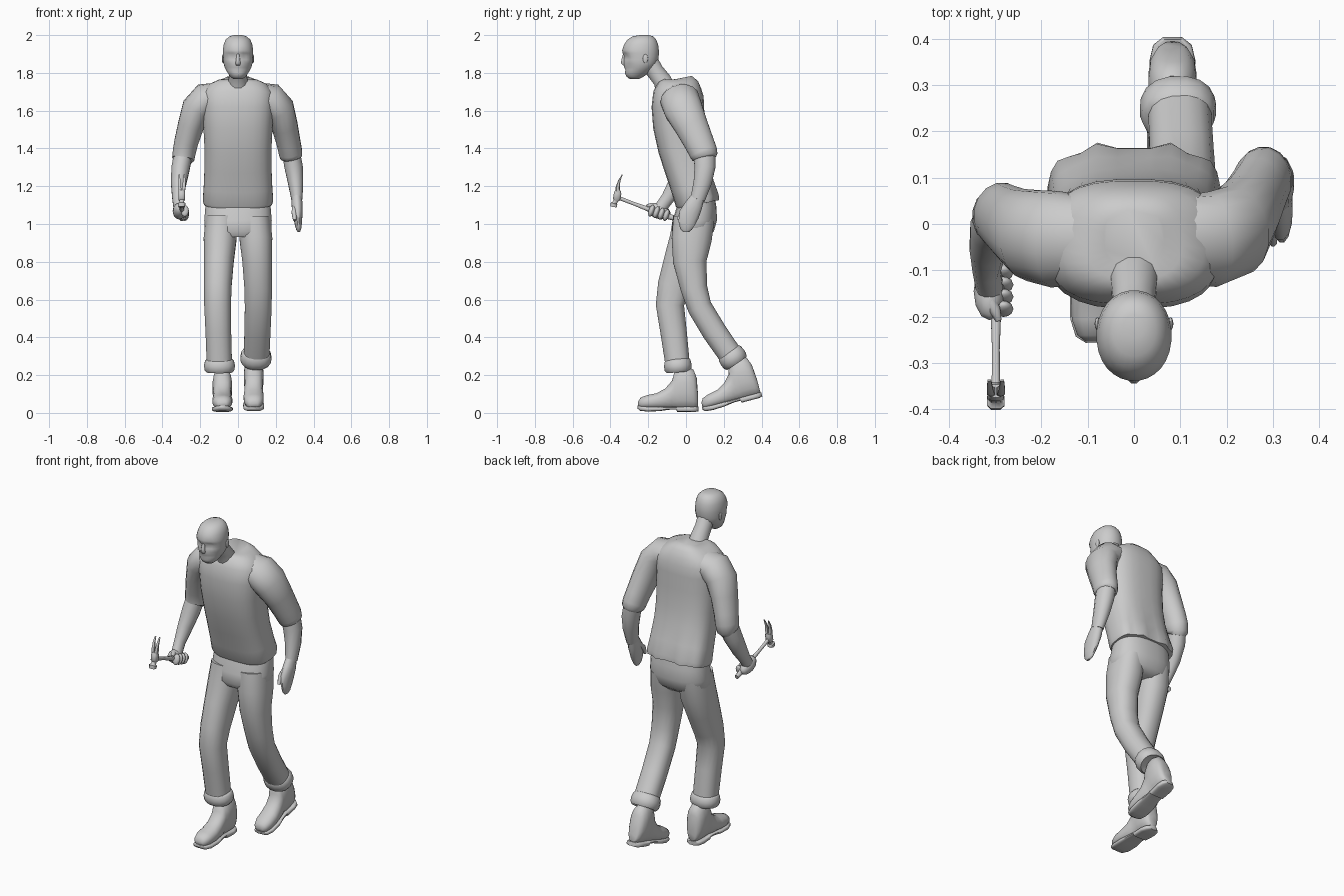
import bpy, bmesh, math
from mathutils import Vector

def finish(ob, angle=50):
    bpy.ops.object.select_all(action='DESELECT')
    ob.select_set(True)
    bpy.context.view_layer.objects.active = ob
    bpy.ops.object.shade_smooth_by_angle(angle=math.radians(angle))
    return ob

def tube(name, pts, n=16, p=2.0, axis=None, cap=True, tweak=None):
    """Loft of superellipse rings; each point is (x, y, z, side radius, depth radius)."""
    bm = bmesh.new()
    cs = [Vector(q[:3]) for q in pts]
    rings = []
    for i, q in enumerate(pts):
        t = Vector(axis) if axis else cs[min(i + 1, len(cs) - 1)] - cs[max(i - 1, 0)]
        t.normalize()
        s = (Vector((1, 0, 0)) - t * t.x).normalized()
        u = t.cross(s)
        ring = []
        for k in range(n):
            a = 2 * math.pi * (k + 0.5) / n
            c, d = math.cos(a), math.sin(a)
            c = math.copysign(abs(c) ** (2 / p), c)
            d = math.copysign(abs(d) ** (2 / p), d)
            co = cs[i] + s * c * q[3] + u * d * q[4]
            ring.append(bm.verts.new(tweak(co) if tweak else co))
        rings.append(ring)
    for a, b in zip(rings, rings[1:]):
        for k in range(n):
            bm.faces.new((a[k], a[(k + 1) % n], b[(k + 1) % n], b[k]))
    if cap:
        bm.faces.new(rings[0])
        bm.faces.new(rings[-1])
    bmesh.ops.recalc_face_normals(bm, faces=bm.faces)
    me = bpy.data.meshes.new(name)
    bm.to_mesh(me)
    bm.free()
    ob = bpy.data.objects.new(name, me)
    bpy.context.collection.objects.link(ob)
    return finish(ob)

def ball(name, loc, scale, rot=(0, 0, 0)):
    bpy.ops.mesh.primitive_uv_sphere_add(segments=12, ring_count=8, location=loc, rotation=rot)
    ob = bpy.context.object
    ob.name, ob.scale = name, scale
    return finish(ob, 60)

# Sweater body, with soft folds at the back of the hem
def folds(co):
    if co.y > 0.05 and co.z < 1.3:
        co.y += 0.010 * math.cos(co.x * 75) * (1.3 - co.z) / 0.2
    return co
tube("sweater", [
    (0, .062, 1.105, .180, .112), (0, .058, 1.125, .187, .117), (0, .035, 1.20, .182, .117),
    (0, .005, 1.30, .178, .120), (0, -.020, 1.40, .178, .128), (0, -.038, 1.52, .184, .137),
    (0, -.043, 1.62, .190, .140), (0, -.040, 1.69, .190, .134), (0, -.032, 1.735, .155, .115),
    (0, -.028, 1.762, .105, .092), (0, -.030, 1.772, .065, .062)], n=28, p=2.7, tweak=folds)

# Neck, head and face
tube("neck", [(0, -.10, 1.69, .062, .060), (0, -.125, 1.76, .052, .050),
              (0, -.165, 1.81, .047, .048), (0, -.20, 1.87, .05, .05)], n=12)

def face(co):
    if co.y < -.25:
        eye = math.hypot((abs(co.x) - .034) / .024, (co.z - 1.888) / .018)
        mouth = math.hypot(co.x / .035, (co.z - 1.815) / .012)
        cheek = math.hypot((abs(co.x) - .055) / .025, (co.z - 1.83) / .022)
        co.y += .016 * math.exp(-eye * eye) + .007 * math.exp(-mouth * mouth)
        co.y += .010 * math.exp(-cheek * cheek)
    return co
profile = [(2.0, -.245, -.195, .022), (1.993, -.285, -.172, .047), (1.975, -.312, -.157, .066),
           (1.95, -.328, -.147, .076), (1.92, -.339, -.143, .081), (1.905, -.339, -.143, .081),
           (1.888, -.333, -.144, .080), (1.87, -.332, -.147, .079), (1.85, -.331, -.152, .077),
           (1.83, -.330, -.164, .071), (1.815, -.328, -.18, .064), (1.80, -.326, -.195, .055),
           (1.78, -.315, -.225, .041), (1.767, -.297, -.25, .024)]
tube("head", [(0, (f + b) / 2, z, w, (b - f) / 2) for z, f, b, w in profile],
     n=28, p=2.1, axis=(0, 0, 1), tweak=face)
tube("nose", [(0, -.328, 1.90, .008, .006), (0, -.331, 1.87, .011, .012),
              (0, -.330, 1.85, .015, .015), (0, -.325, 1.84, .011, .010)], n=8, axis=(0, 0, 1))
for s in (-1, 1):
    ball("ear", (s * .079, -.215, 1.875), (.006, .014, .024))

# Sleeves ending in a roll at the elbow
def sleeve(name, s, path):
    top = [(s * .10, -.035, 1.675, .075, .095), (s * .17, -.033, 1.66, .088, .105)]
    tube(name, top + [(s * x, *r) for x, *r in path], n=16)
sleeve("left_sleeve", 1, [(.218, -.015, 1.61, .082, .104), (.247, .028, 1.52, .070, .090),
       (.268, .070, 1.43, .064, .080), (.278, .092, 1.38, .063, .076),
       (.282, .100, 1.355, .060, .070), (.284, .102, 1.345, .048, .058)])
sleeve("right_sleeve", -1, [(.218, -.025, 1.61, .082, .100), (.250, -.008, 1.52, .070, .086),
       (.275, .010, 1.43, .064, .076), (.285, .018, 1.38, .062, .072),
       (.290, .015, 1.345, .060, .068), (.292, .010, 1.335, .048, .056)])

# Forearms and hands
tube("left_forearm", [(.282, .098, 1.37, .050, .060), (.295, .100, 1.30, .050, .057),
     (.305, .088, 1.22, .042, .050), (.312, .062, 1.13, .030, .040)], n=12)
tube("left_hand", [(.311, .064, 1.145, .027, .036), (.313, .042, 1.10, .030, .048),
     (.316, .016, 1.05, .026, .056), (.319, .004, 1.005, .020, .046),
     (.321, .000, .972, .014, .032), (.322, .000, .957, .006, .015)], n=12)
tube("left_thumb", [(.300, .025, 1.10, .014, .016), (.297, -.020, 1.06, .014, .015),
     (.300, -.040, 1.02, .009, .010)], n=8)
tube("right_forearm", [(-.290, .015, 1.37, .050, .058), (-.305, -.010, 1.29, .050, .055),
     (-.315, -.050, 1.21, .041, .048), (-.318, -.098, 1.135, .031, .036),
     (-.312, -.135, 1.085, .030, .034)], n=12)
tilt = math.atan2(-.11, .315)
ball("right_palm", (-.312, -.145, 1.068), (.034, .066, .040), (tilt, 0, 0))
for i in range(4):
    y = -.105 - i * .026
    ball("finger", (-.282, y, 1.043 - (y + .06) * .30 - .01), (.022, .015, .032), (tilt, 0, 0))
tube("right_thumb", [(-.318, -.150, 1.095, .013, .014), (-.300, -.185, 1.10, .013, .013),
     (-.292, -.208, 1.095, .007, .007)], n=8)

# Claw hammer
H = -.298
tube("hammer_handle", [(H, -.055, 1.028, .012, .014), (H, -.10, 1.043, .015, .017),
     (H, -.17, 1.068, .013, .015), (H, -.27, 1.105, .009, .010),
     (H, -.365, 1.142, .010, .011)], n=8)
tube("hammer_head", [(H, -.384, 1.090, .019, .018), (H, -.381, 1.108, .020, .019),
     (H, -.377, 1.112, .013, .013), (H, -.372, 1.124, .013, .013),
     (H, -.368, 1.130, .019, .020), (H, -.362, 1.162, .019, .021),
     (H, -.360, 1.178, .017, .015)], n=8, p=3)
for s in (-1, 1):
    tube("hammer_claw", [(H + s * .009, -.361, 1.165, .009, .014), (H + s * .011, -.361, 1.195, .009, .011),
         (H + s * .013, -.353, 1.230, .007, .006), (H + s * .014, -.337, 1.262, .004, .002)], n=6, p=3)

# Trousers: seat, striding legs, rolled cuffs
tube("trouser_seat", [(0, .058, 1.17, .160, .090), (0, .056, 1.09, .174, .106),
     (0, .047, 1.02, .180, .118), (0, .036, .96, .176, .112), (0, .028, .93, .135, .085)],
     n=24, p=2.4, axis=(0, 0, 1))
tube("right_leg", [(-.088, .040, 1.03, .084, .110), (-.095, .022, .92, .088, .110),
     (-.102, -.018, .80, .080, .102), (-.107, -.062, .67, .074, .090),
     (-.108, -.085, .57, .072, .076), (-.104, -.066, .43, .069, .071),
     (-.099, -.046, .27, .068, .066)], n=16, p=2.3)
tube("left_leg", [(.088, .042, 1.03, .084, .110), (.095, .030, .92, .088, .108),
     (.102, .020, .80, .080, .090), (.107, .042, .66, .074, .072),
     (.107, .072, .56, .072, .066), (.103, .150, .43, .070, .066),
     (.098, .240, .30, .069, .064)], n=16, p=2.3)
def cuff(name, a, b):
    a, b = Vector(a), Vector(b)
    rings = ((0, .068), (.15, .078), (.5, .083), (.8, .081), (1, .070), (.85, .055))
    tube(name, [(*a.lerp(b, t), r, r * .9) for t, r in rings], n=16, p=2.2, axis=b - a)
cuff("right_cuff", (-.098, -.046, .285), (-.098, -.040, .215))
cuff("left_cuff", (.096, .225, .325), (.094, .268, .262))

# Boots with sole and heel; local origin is under the toe tip
def boot(name, loc, angle):
    upper = [(.002, .03, .055, .022), (.015, .018, .077, .040), (.05, .015, .090, .052),
             (.10, .015, .100, .054), (.145, .015, .125, .050), (.180, .015, .165, .048),
             (.195, .015, .215, .047), (.225, .015, .240, .053), (.265, .015, .240, .053),
             (.295, .015, .225, .048), (.312, .02, .180, .036), (.318, .03, .10, .022)]
    sole = [(-.002, .018, .034, .020), (.012, .006, .032, .043), (.05, .002, .028, .055),
            (.11, .004, .028, .056), (.17, .012, .028, .047), (.205, .012, .028, .046),
            (.207, .0, .028, .046), (.27, .0, .028, .050), (.305, .0, .028, .042),
            (.322, .004, .028, .022)]
    for part, prof, p in (("upper", upper, 2.3), ("sole", sole, 4)):
        ob = tube(name + "_" + part, [(0, y, (a + b) / 2, w, (b - a) / 2) for y, a, b, w in prof],
                  n=16, p=p, axis=(0, 1, 0))
        ob.location, ob.rotation_euler = loc, (angle, 0, 0)
boot("right_boot", (-.083, -.255, 0.005), 0)
boot("left_boot", (.083, .094, 0.0), math.radians(15))
